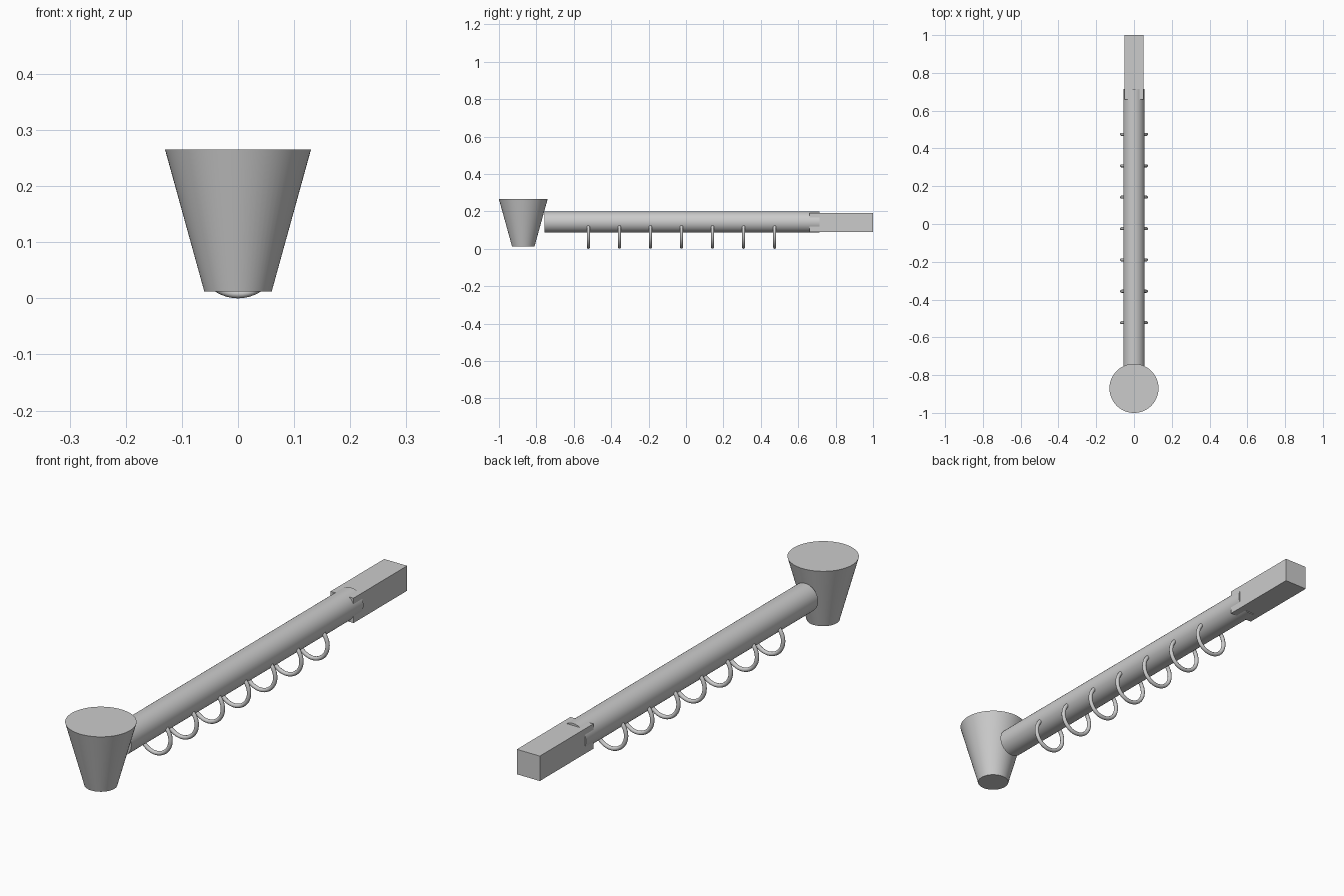
import bpy
import math

if "Cube" in bpy.data.objects:
    bpy.data.objects.remove(bpy.data.objects["Cube"])

ROD_Z = 0.1425


def finish(name, angle=40):
    obj = bpy.context.object
    obj.name = name
    obj.data.name = name
    bpy.ops.object.shade_smooth_by_angle(angle=math.radians(angle))
    return obj


# Tapered finial at the front end
bpy.ops.mesh.primitive_cone_add(vertices=64, radius1=0.06, radius2=0.13,
                                depth=0.253, location=(0, -0.87, 0.1385))
finish("finial")

# Round rod along y
ROD_START, ROD_END = -0.757, 0.715
bpy.ops.mesh.primitive_cylinder_add(vertices=64, radius=0.0565,
                                    depth=ROD_END - ROD_START,
                                    location=(0, (ROD_START + ROD_END) / 2, ROD_Z),
                                    rotation=(math.pi / 2, 0, 0))
finish("rod")

# Square wall bracket overlapping the rod's back end
bpy.ops.mesh.primitive_cube_add(size=1, location=(0, 0.83, 0.1405))
bracket = bpy.context.object
bracket.name = "wall_bracket"
bracket.scale = (0.102, 0.34, 0.1)
bpy.ops.object.transform_apply(location=False, rotation=False, scale=True)

# Seven curtain rings hanging through the rod
for i in range(7):
    bpy.ops.mesh.primitive_torus_add(major_segments=48, minor_segments=16,
                                     major_radius=0.066, minor_radius=0.008,
                                     location=(0, -0.522 + i * 0.166, 0.074),
                                     rotation=(math.pi / 2, 0, 0))
    finish(f"ring_{i + 1}", 60)
